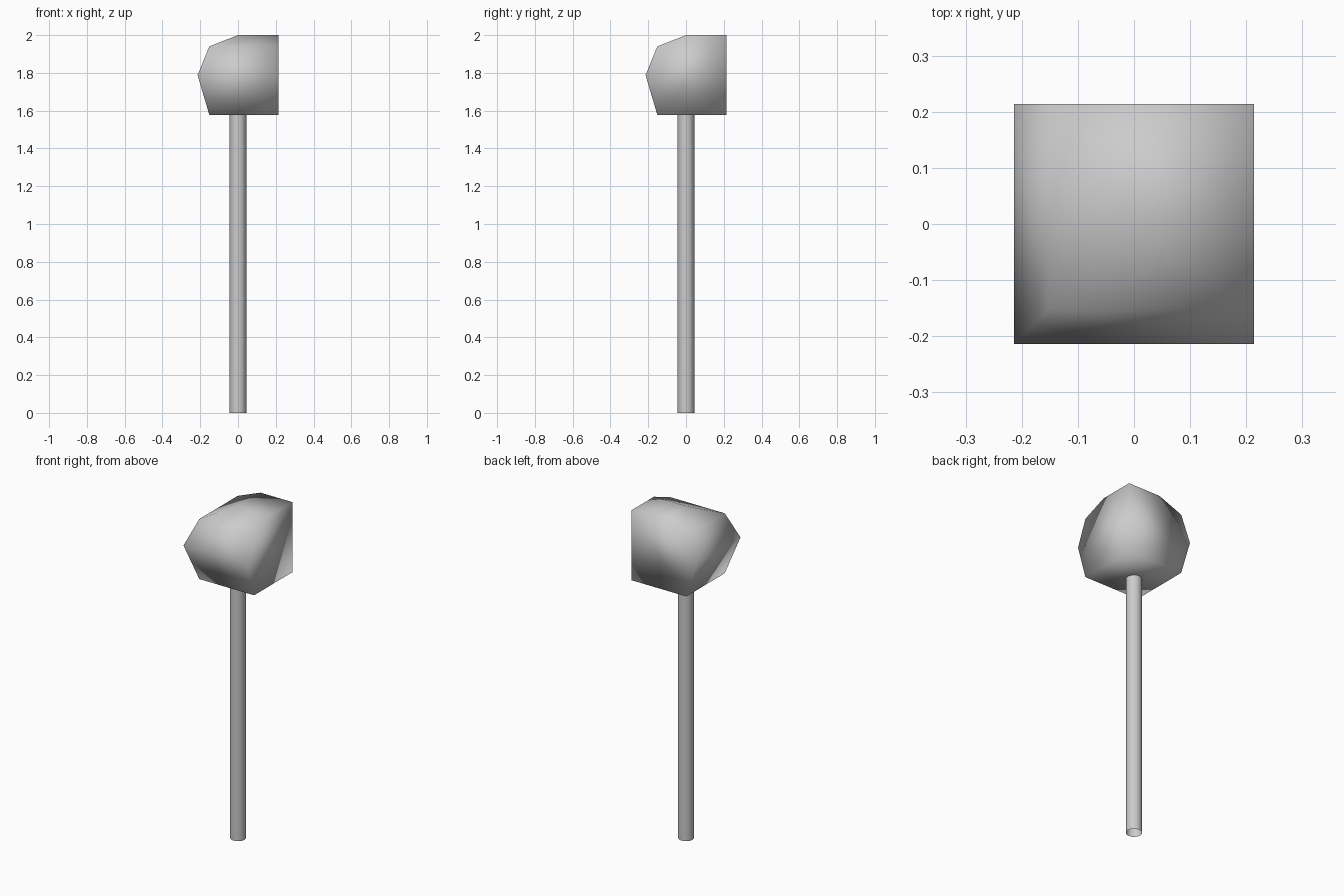
import bpy, bmesh, math

if "Cube" in bpy.data.objects:
    bpy.data.objects.remove(bpy.data.objects["Cube"])


def add_object(name, bm):
    mesh = bpy.data.meshes.new(name)
    bm.to_mesh(mesh)
    bm.free()
    for p in mesh.polygons:
        p.use_smooth = True
    obj = bpy.data.objects.new(name, mesh)
    bpy.context.collection.objects.link(obj)
    return obj


# Handle: slim open tube ending at the underside of the head
POLE_TOP, POLE_R = 1.58, 0.044
bm = bmesh.new()
bmesh.ops.create_cone(bm, cap_ends=False, segments=16, radius1=POLE_R,
                      radius2=POLE_R, depth=POLE_TOP)
bmesh.ops.translate(bm, verts=bm.verts, vec=(0, 0, POLE_TOP / 2))
add_object("handle", bm)

# Head: square sections, two sides straight, two sides following a faceted arc
R = 0.214
profile = [(-0.152, 1.578), (-R, 1.788), (-0.152, 1.94), (0.0, 2.0)]
bm = bmesh.new()
for near, z in profile:
    for x in (near, R):
        for y in (near, R):
            bm.verts.new((x, y, z))
bmesh.ops.convex_hull(bm, input=bm.verts[:])
# merge the coplanar triangles of each flat side
bmesh.ops.dissolve_limit(bm, angle_limit=math.radians(1),
                         verts=bm.verts[:], edges=bm.edges[:])
bmesh.ops.recalc_face_normals(bm, faces=bm.faces[:])
add_object("head", bm)
